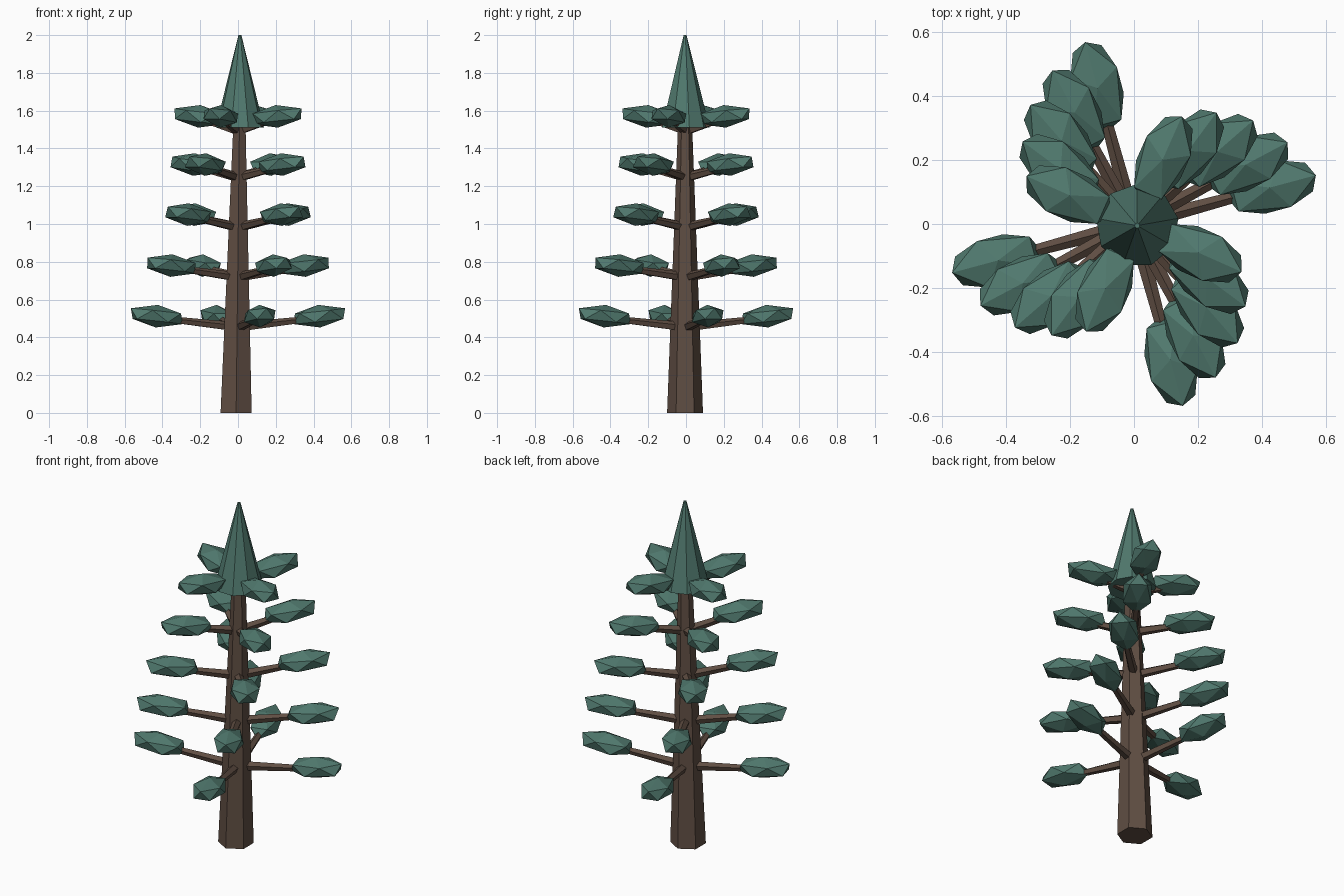
import bpy, bmesh, math
from mathutils import Matrix, Vector

if "Cube" in bpy.data.objects:
    bpy.data.objects.remove(bpy.data.objects["Cube"])


def material(name, rgb):
    m = bpy.data.materials.new(name)
    m.diffuse_color = (*rgb, 1)
    m.use_nodes = True
    m.node_tree.nodes["Principled BSDF"].inputs["Base Color"].default_value = m.diffuse_color
    return m


BARK = material("bark", (0.115, 0.075, 0.055))
NEEDLES = material("needles", (0.08, 0.19, 0.155))


def finish(bm, name, mat, matrix=Matrix()):
    bmesh.ops.transform(bm, matrix=matrix, verts=bm.verts)
    bmesh.ops.recalc_face_normals(bm, faces=bm.faces)
    mesh = bpy.data.meshes.new(name)
    bm.to_mesh(mesh)
    bm.free()
    mesh.materials.append(mat)
    ob = bpy.data.objects.new(name, mesh)
    bpy.context.collection.objects.link(ob)


def taper(name, a, b, r1, r2, sides, mat, spin=0):
    """Tapered prism from point a to point b."""
    a, b = Vector(a), Vector(b)
    d = b - a
    bm = bmesh.new()
    bmesh.ops.create_cone(bm, cap_ends=True, segments=sides,
                          radius1=r1, radius2=r2, depth=d.length)
    # level ends for upright parts, lean handled as a shear
    if d.z > 0.9 * d.length:
        for v in bm.verts:
            v.co = Matrix.Rotation(spin, 3, 'Z') @ v.co
            t = v.co.z / d.length + 0.5
            v.co = Vector((v.co.x, v.co.y, 0)) + a + d * t
        finish(bm, name, mat)
    else:
        rot = d.to_track_quat('Z', 'Y').to_matrix().to_4x4()
        finish(bm, name, mat, Matrix.Translation((a + b) / 2) @ rot)


# trunk and pointed crown
taper("trunk", (-0.01, -0.005, 0), (0.008, -0.005, 1.56), 0.095, 0.036, 6, BARK)
taper("crown", (0.01, -0.005, 1.51), (0.01, -0.005, 2.0), 0.13, 0.008, 9, NEEDLES)

# tiers: branch height, foliage height, foliage radius, angle
tiers = [(0.455, 0.512, 0.445, 15), (0.72, 0.78, 0.40, 28),
         (0.985, 1.05, 0.35, 41), (1.25, 1.315, 0.29, 53.5),
         (1.50, 1.57, 0.225, 66)]

for i, (zb, zf, r, deg) in enumerate(tiers, 1):
    for k in range(4):
        ang = math.radians(deg + 90 * k)
        u = Vector((math.cos(ang), math.sin(ang), 0))
        # branch
        taper(f"branch_{i}_{k + 1}", u * 0.02 + Vector((0, 0, zb)),
              u * r + Vector((0, 0, zf - 0.01)), 0.026, 0.016, 5, BARK)
        # foliage clump, tipped slightly upward
        bm = bmesh.new()
        bmesh.ops.create_icosphere(bm, subdivisions=1, radius=1)
        finish(bm, f"foliage_{i}_{k + 1}", NEEDLES,
               Matrix.Translation(u * r + Vector((0, 0, zf)))
               @ Matrix.Rotation(ang, 4, 'Z')
               @ Matrix.Rotation(math.radians(-6), 4, 'Y')
               @ Matrix.Diagonal((0.163, 0.088, 0.06, 1)))
